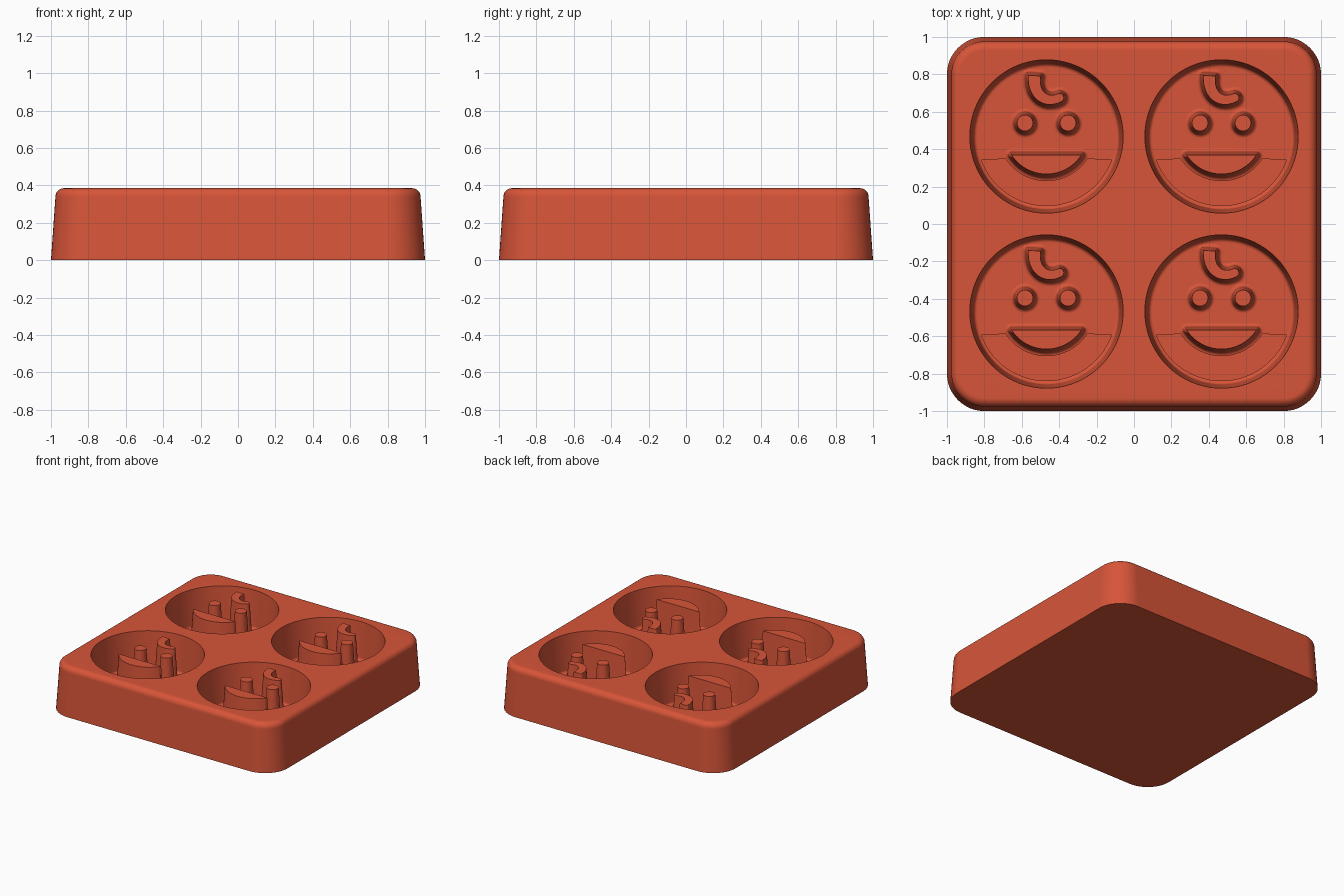
import bpy, bmesh
from math import sin, cos, pi, asin, atan2, radians
from mathutils import Vector
from mathutils.geometry import interpolate_bezier

if "Cube" in bpy.data.objects:
    bpy.data.objects.remove(bpy.data.objects["Cube"])

TOP, FLOOR, RELIEF = 0.385, 0.09, 0.38
SPACING, POCKET_R = 0.468, 0.41

red = bpy.data.materials.new("terracotta red")
red.use_nodes = True
red.diffuse_color = (0.68, 0.09, 0.04, 1)
red.node_tree.nodes["Principled BSDF"].inputs["Base Color"].default_value = red.diffuse_color


# An outline is a counter-clockwise list of (point, outward normal) pairs
def fan(x, y, radius, start, end, steps):
    """Arc of an outline, swept from start to end angle."""
    out = []
    for i in range(steps + 1):
        a = start + (end - start) * i / steps
        n = Vector((cos(a), sin(a)))
        out.append((Vector((x, y)) + n * radius, n))
    return out


def loft(bm, outline, levels):
    """Skin an outline through (offset, height) levels; return the rings."""
    rings = [[bm.verts.new((*(p + n * off), z)) for p, n in outline] for off, z in levels]
    count = len(outline)
    for a, b in zip(rings, rings[1:]):
        for i in range(count):
            j = (i + 1) % count
            bm.faces.new((a[i], a[j], b[j], b[i]))
    return rings


def fill(bm, loops):
    """Flat upward face between an outer loop and its holes."""
    edges = [bm.edges.get((r[i - 1], r[i])) or bm.edges.new((r[i - 1], r[i]))
             for r in loops for i in range(len(r))]
    made = bmesh.ops.triangle_fill(bm, edges=edges, use_beauty=True, normal=(0, 0, 1))
    for f in made["geom"]:
        if isinstance(f, bmesh.types.BMFace):
            f.normal_update()
            if f.normal.z < 0:
                f.normal_flip()


def finish(bm, name):
    bmesh.ops.remove_doubles(bm, verts=bm.verts, dist=1e-5)
    mesh = bpy.data.meshes.new(name)
    bm.to_mesh(mesh)
    bm.free()
    mesh.materials.append(red)
    obj = bpy.data.objects.new(name, mesh)
    bpy.context.collection.objects.link(obj)
    bpy.ops.object.select_all(action="DESELECT")
    obj.select_set(True)
    bpy.context.view_layer.objects.active = obj
    bpy.ops.object.shade_smooth_by_angle(angle=radians(35))
    obj.modifiers.new("even_shading", "WEIGHTED_NORMAL").keep_sharp = True
    return obj


def fillet(offset, z, r, steps=5):
    """Concave fillet levels, from the floor up to a wall."""
    arc = [i * pi / 2 / steps for i in range(steps + 1)]
    return [(offset + r - r * sin(a), z + r - r * cos(a)) for a in arc]


# Tray body: drafted rounded square with a rounded top edge
CORE, EDGE = 0.8, 0.045
square = []
for k, (sx, sy) in enumerate([(1, 1), (-1, 1), (-1, -1), (1, -1)]):
    square += fan(sx * CORE, sy * CORE, 0, k * pi / 2, (k + 1) * pi / 2, 12)
levels = [(0.2, 0)]
for i in range(7):
    a = i * pi / 12
    levels.append((0.176 - EDGE + EDGE * cos(a), TOP - EDGE + EDGE * sin(a)))

bm = bmesh.new()
rings = loft(bm, square, levels)
bm.faces.new(rings[0][::-1])
centres = [(sx * SPACING, sy * SPACING) for sx in (-1, 1) for sy in (-1, 1)]
circle = fan(0, 0, POCKET_R, 0, 2 * pi, 72)[:-1]
holes = [[bm.verts.new((p.x + x, p.y + y, TOP)) for p, n in circle] for x, y in centres]
fill(bm, [rings[-1]] + holes)
finish(bm, "tray_body")

# Eyes: round posts
eyes = [fan(s * 0.115, 0.072, 0.043, 0, 2 * pi, 28)[:-1] for s in (-1, 1)]

# Mouth: half-moon with a straight upper edge
half, depth, lip = 0.187, 0.102, -0.099
radius = (half ** 2 + depth ** 2) / (2 * depth)
mid_y = lip - depth + radius
sweep = asin(half / radius)
mouth = fan(0, mid_y, radius, -pi / 2 - sweep, -pi / 2 + sweep, 24)
mouth += fan(half, lip, 0, -pi / 2 + sweep, pi / 2, 8)
mouth += fan(-half, lip, 0, pi / 2, 1.5 * pi - sweep, 8)

# Hair curl: tapering hook, flat at the top and round at the tip
path = [p.to_2d() for p in interpolate_bezier(
    Vector((-0.064, 0.325, 0)), Vector((-0.075, 0.23, 0)),
    Vector((-0.01, 0.17, 0)), Vector((0.07, 0.207, 0)), 16)]
right, left = [], []
for i, p in enumerate(path):
    t = (path[min(i + 1, 15)] - path[max(i - 1, 0)]).normalized()
    n = Vector((t.y, -t.x))
    w = 0.033 - 0.01 * i / 15
    right.append((p + n * w, n))
    left.append((p - n * w, -n))
    if i == 0:
        heading = atan2(t.y, t.x)
tip = atan2(t.y, t.x)
cap = fan(p.x, p.y, w, tip - pi / 2, tip + pi / 2, 10)[1:-1]
(lx, ly), (rx, ry) = left[0][0], right[0][0]
curl = right[1:] + cap + left[:0:-1]
curl += fan(lx, ly, 0, heading + pi / 2, heading + pi, 5)
curl += fan(rx, ry, 0, heading + pi, heading + 1.5 * pi, 5)

# Pocket: drafted round wall, filleted floor and raised face
bm = bmesh.new()
wall = [(-o, z) for o, z in fillet(0.02, FLOOR, 0.02)]
floors = [loft(bm, circle, [(0, TOP)] + wall[::-1])[-1]]
for outline in eyes + [mouth, curl]:
    rings = loft(bm, outline, fillet(0.018, FLOOR, 0.02) + [(0, RELIEF)])
    bm.faces.new(rings[-1])
    floors.append(rings[0])
fill(bm, floors)
pocket = finish(bm, "face_pocket")

# Repeat the pocket in all four places
for i, (x, y) in enumerate(centres):
    obj = pocket if i == 0 else pocket.copy()
    if i:
        bpy.context.collection.objects.link(obj)
    obj.location = (x, y, 0)
